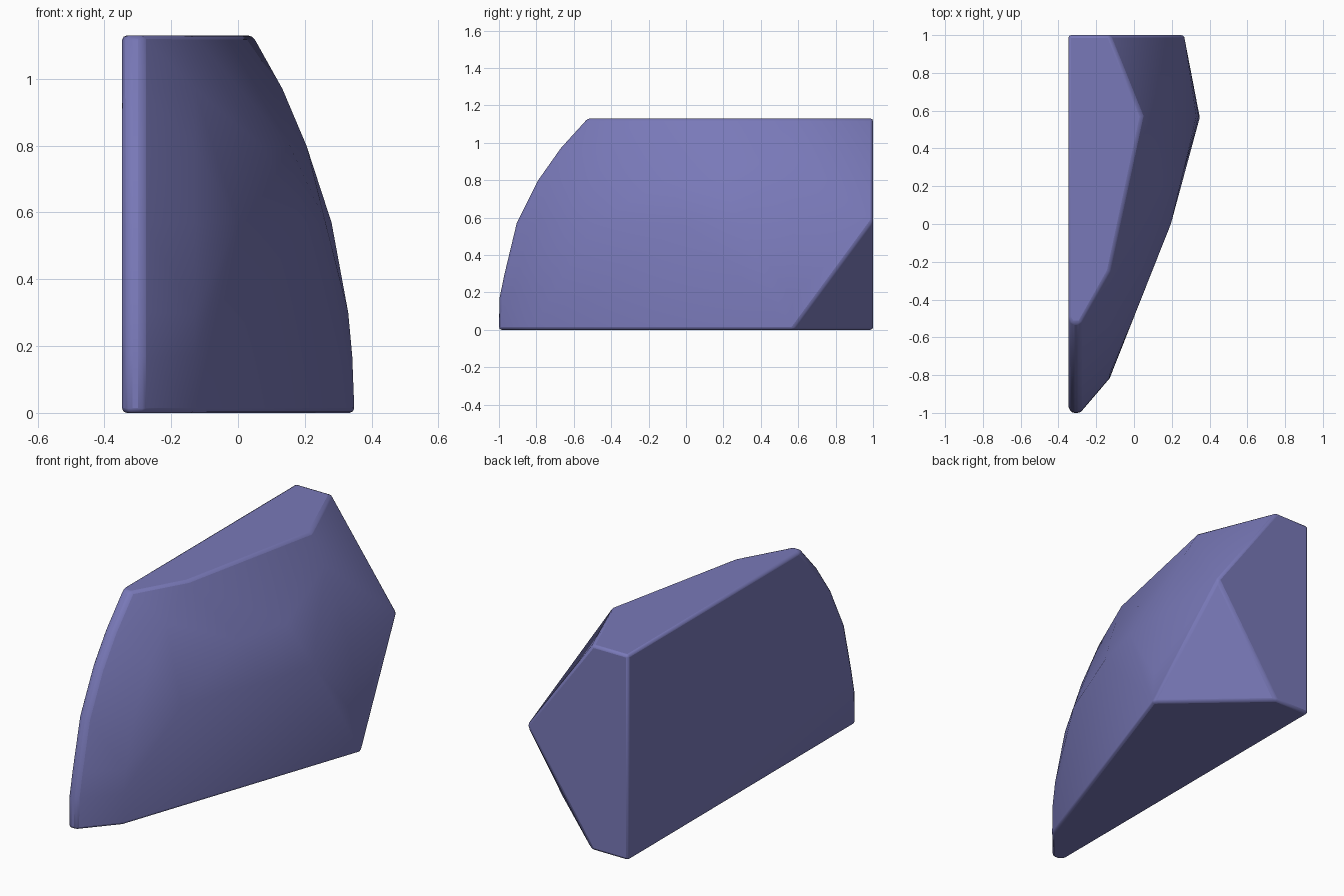
import bpy, bmesh, math

if "Cube" in bpy.data.objects:
    bpy.data.objects.remove(bpy.data.objects["Cube"])

# Heights of the horizontal stations and the curved outline sampled on them
levels = [0.0, 0.17, 0.30, 0.57, 0.80, 0.97, 1.13]
front_y = [-1.0, -0.997, -0.97, -0.905, -0.79, -0.67, -0.525]
shoulder_y = [-0.82, -0.815, -0.795, -0.715, -0.58, -0.44, -0.25]
ridge_x = [0.350, 0.342, 0.330, 0.280, 0.205, 0.133, 0.044]

bm = bmesh.new()


def point(x, y, z):
    bm.verts.new((x, y, z))


# Curved outer face: narrow front strip, shoulder and outer ridge
for z, fy, sy, rx in zip(levels, front_y, shoulder_y, ridge_x):
    point(-0.347, fy + 0.03, z)
    point(-0.33, fy, z)
    point(-0.285, fy, z)
    point(-0.13, sy, z)
    point(rx, 0.57, z)

# Bulge of the outer side, fullest at mid height above the straight base edge
for x, y, z in ((0.0, -0.49, 0.57), (0.10, -0.24, 0.57), (0.195, 0.0, 0.57),
                (0.262, 0.28, 0.57), (0.07, -0.10, 0.80), (0.155, 0.20, 0.80)):
    point(x, y, z)

# Flat back face with its pointed outer corner
for z in (0.0, 1.13):
    point(-0.347, 1.0, z)
    point(-0.13, 1.0, z)
point(0.268, 1.0, 0.585)

# Skin the points and merge coplanar faces
bmesh.ops.convex_hull(bm, input=bm.verts[:])
loose = [v for v in bm.verts if not v.link_faces]
bmesh.ops.delete(bm, geom=loose, context='VERTS')
bmesh.ops.dissolve_limit(bm, angle_limit=math.radians(0.5),
                         verts=bm.verts[:], edges=bm.edges[:])
bmesh.ops.recalc_face_normals(bm, faces=bm.faces[:])

mesh = bpy.data.meshes.new("faceted_block")
bm.to_mesh(mesh)
bm.free()
block = bpy.data.objects.new("faceted_block", mesh)
bpy.context.collection.objects.link(block)

# Slightly softened hard edges
bevel = block.modifiers.new("soft_edges", 'BEVEL')
bevel.width = 0.014
bevel.segments = 2
bevel.limit_method = 'ANGLE'
bevel.angle_limit = math.radians(35)

# Muted violet finish
mat = bpy.data.materials.new("violet")
mat.diffuse_color = (0.19, 0.19, 0.48, 1.0)
mat.use_nodes = True
mat.node_tree.nodes["Principled BSDF"].inputs["Base Color"].default_value = mat.diffuse_color
mesh.materials.append(mat)

bpy.context.view_layer.objects.active = block
block.select_set(True)
bpy.ops.object.shade_smooth_by_angle(angle=math.radians(30))
